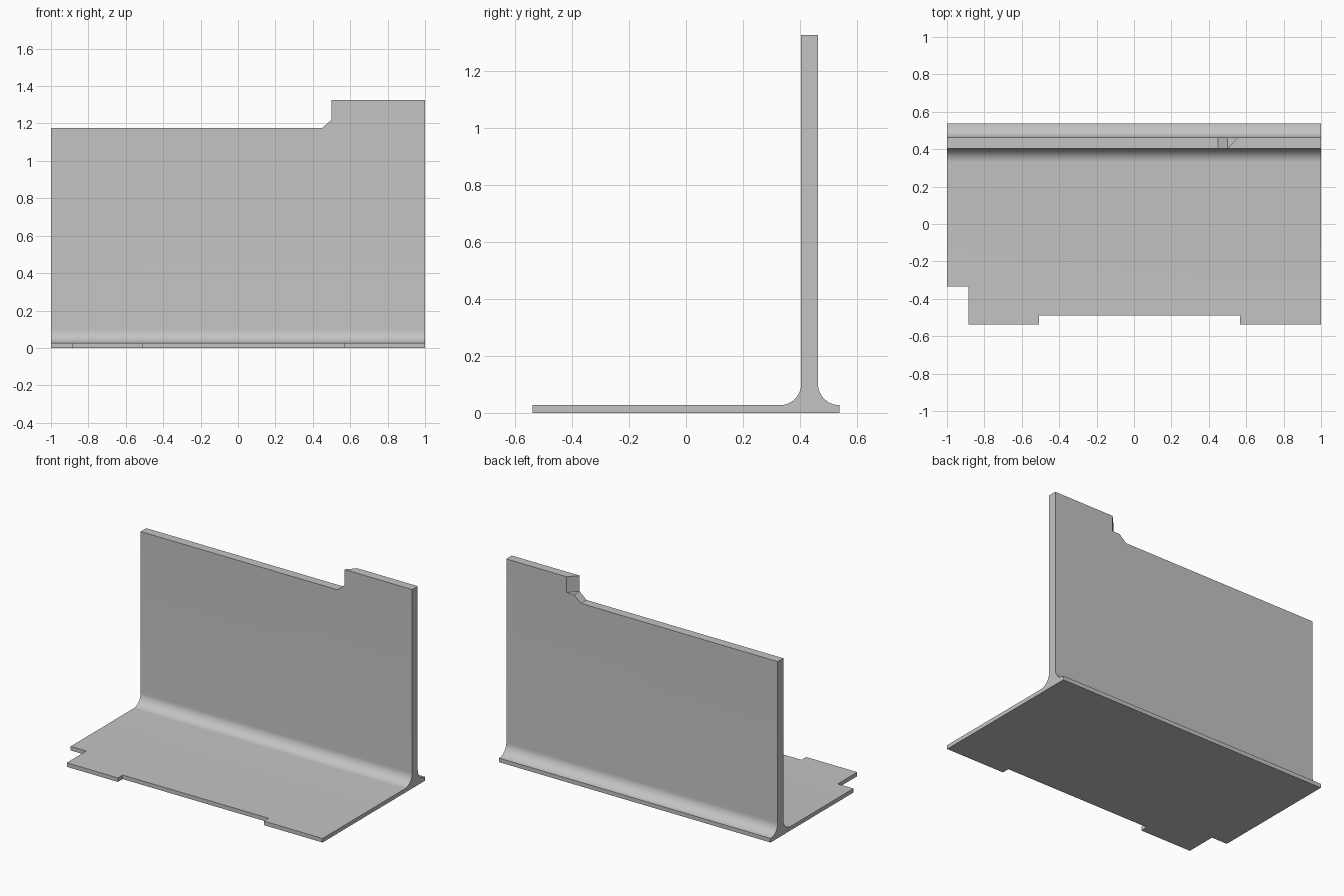
import bpy, bmesh, math
from mathutils import Vector

if "Cube" in bpy.data.objects:
    bpy.data.objects.remove(bpy.data.objects["Cube"], do_unlink=True)

# Overall dimensions
HALF_Y, BASE_T, HEIGHT = 0.538, 0.027, 1.325
WALL_F, WALL_B, FILLET = 0.404, 0.463, 0.075
LOW_TOP, LEDGE = 1.176, 1.22

grey = bpy.data.materials.new("plain_grey")
grey.use_nodes = True
grey.diffuse_color = (0.55, 0.55, 0.55, 1)
grey.node_tree.nodes["Principled BSDF"].inputs["Base Color"].default_value = (0.55, 0.55, 0.55, 1)


def prism(name, points, offset):
    """Extrude a planar outline of 3D points along an offset vector."""
    bm = bmesh.new()
    face = bm.faces.new([bm.verts.new(p) for p in points])
    new = bmesh.ops.extrude_face_region(bm, geom=[face])["geom"]
    bmesh.ops.translate(bm, vec=Vector(offset),
                        verts=[v for v in new if isinstance(v, bmesh.types.BMVert)])
    bmesh.ops.recalc_face_normals(bm, faces=bm.faces)
    mesh = bpy.data.meshes.new(name)
    bm.to_mesh(mesh)
    bm.free()
    obj = bpy.data.objects.new(name, mesh)
    bpy.context.collection.objects.link(obj)
    mesh.materials.append(grey)
    return obj


def fillet(cy, start, end, steps=12):
    """Concave quarter arc in the section plane."""
    cz = BASE_T + FILLET
    angles = [math.radians(start + (end - start) * i / steps) for i in range(steps + 1)]
    return [(cy + FILLET * math.cos(a), cz + FILLET * math.sin(a)) for a in angles]


# Inverted T section with filleted inner corners
section = [(-HALF_Y, 0), (-HALF_Y, BASE_T)]
section += fillet(WALL_F - FILLET, -90, 0)
section += [(WALL_F, HEIGHT), (WALL_B, HEIGHT)]
section += fillet(WALL_B + FILLET, 180, 270)
section += [(HALF_Y, 0)]
bracket = prism("flanged_bracket", [(-1, y, z) for y, z in section], (2, 0, 0))


def plan_cutter(name, outline, z, depth):
    return prism(name, [(x, y, z) for x, y in outline], (0, 0, depth))


def rect(x0, x1, y0, y1):
    return [(x0, y0), (x1, y0), (x1, y1), (x0, y1)]


# Notches in the front edge, stepped wall top and the bevelled side of the raised tab
step = [(-1.1, LOW_TOP), (0.45, LOW_TOP), (0.5, LEDGE), (0.5, 1.5), (-1.1, 1.5)]
slope = 0.055 / (WALL_B - WALL_F)
cutters = [
    plan_cutter("corner_notch", rect(-1.1, -0.885, -0.7, -0.333), -0.1, 0.3),
    plan_cutter("front_notch", rect(-0.508, 0.567, -0.7, -0.488), -0.1, 0.3),
    prism("wall_step", [(x, 0.3, z) for x, z in step], (0, 0.3, 0)),
    plan_cutter("tab_bevel", [(0.49, WALL_F - 0.01 / slope), (0.5 + slope * (0.6 - WALL_F), 0.6),
                              (0.49, 0.6)], LEDGE, 0.3),
]
bpy.ops.object.select_all(action="DESELECT")
bpy.context.view_layer.objects.active = bracket
bracket.select_set(True)
for cutter in cutters:
    mod = bracket.modifiers.new(cutter.name, "BOOLEAN")
    mod.operation, mod.solver, mod.object = "DIFFERENCE", "EXACT", cutter
    bpy.ops.object.modifier_apply(modifier=mod.name)
    bpy.data.objects.remove(cutter, do_unlink=True)

bpy.ops.object.shade_smooth_by_angle(angle=math.radians(30))
